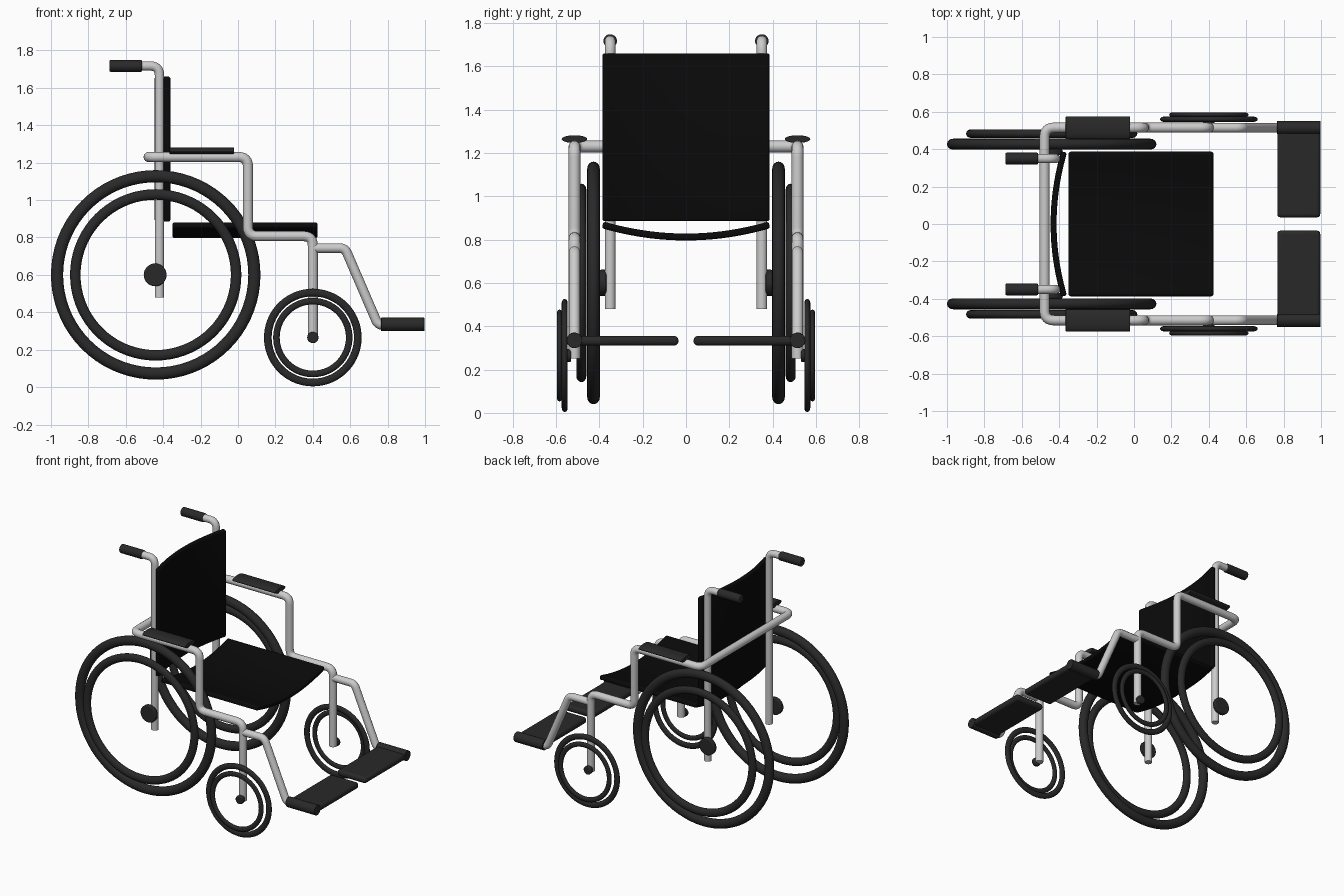
import bpy, bmesh, math
from mathutils import Vector, Matrix

if "Cube" in bpy.data.objects:
    bpy.data.objects.remove(bpy.data.objects["Cube"])


def material(name, v):
    m = bpy.data.materials.new(name)
    m.diffuse_color = (v, v, v, 1)
    m.use_nodes = True
    m.node_tree.nodes["Principled BSDF"].inputs["Base Color"].default_value = m.diffuse_color
    return m


RUBBER = material("dark_rubber", 0.022)
FABRIC = material("black_fabric", 0.003)


def finish(ob, mat=None):
    bpy.ops.object.select_all(action='DESELECT')
    bpy.context.view_layer.objects.active = ob
    ob.select_set(True)
    if ob.type == 'CURVE':
        bpy.ops.object.convert(target='MESH')
        ob = bpy.context.object
    if mat:
        ob.data.materials.append(mat)
    bpy.ops.object.shade_smooth_by_angle(angle=math.radians(40))
    return ob


def tube(name, pts, r=0.026, fillet=0.05, mat=None):
    """Round pipe along a path with filleted corners."""
    pts = [Vector(p) for p in pts]
    path = [pts[0]]
    for a, b, c in zip(pts, pts[1:], pts[2:]):
        p, q = b + (a - b).normalized() * fillet, b + (c - b).normalized() * fillet
        for i in range(7):
            t = i / 6
            path.append(p * (1 - t) ** 2 + b * 2 * t * (1 - t) + q * t * t)
    path.append(pts[-1])
    cu = bpy.data.curves.new(name, 'CURVE')
    cu.dimensions = '3D'
    cu.bevel_depth, cu.bevel_resolution, cu.use_fill_caps = r, 6, True
    sp = cu.splines.new('POLY')
    sp.points.add(len(path) - 1)
    for point, co in zip(sp.points, path):
        point.co = (*co, 1)
    ob = bpy.data.objects.new(name, cu)
    bpy.context.collection.objects.link(ob)
    return finish(ob, mat)


def ring(name, loc, outer, inner, half_width):
    """Wheel ring about the y axis."""
    minor = (outer - inner) / 2
    bpy.ops.mesh.primitive_torus_add(major_radius=(outer + inner) / 2, minor_radius=minor,
                                     major_segments=72, minor_segments=16)
    ob = bpy.context.object
    ob.name = name
    ob.data.transform(Matrix.Translation(loc) @ Matrix.Rotation(math.pi / 2, 4, 'X')
                      @ Matrix.Diagonal((1, 1, half_width / minor, 1)))
    return finish(ob, RUBBER)


def soften(ob, width):
    bev = ob.modifiers.new("soft_edges", 'BEVEL')
    bev.width, bev.segments, bev.limit_method = width, 3, 'ANGLE'
    bev.angle_limit = math.radians(40)


def disc(name, loc, r, depth, axis='Y', flat=1.0, bevel=0.006):
    """Cylinder along x or y, optionally flattened in z."""
    bpy.ops.mesh.primitive_cylinder_add(vertices=32, radius=r, depth=depth)
    ob = bpy.context.object
    ob.name = name
    rot = Matrix.Rotation(math.pi / 2, 4, 'X' if axis == 'Y' else 'Y')
    ob.data.transform(Matrix.Translation(loc) @ Matrix.Diagonal((1, 1, flat, 1)) @ rot)
    finish(ob, RUBBER)
    soften(ob, bevel)
    return ob


def box(name, loc, size, mat, bevel):
    bpy.ops.mesh.primitive_cube_add(size=1)
    ob = bpy.context.object
    ob.name = name
    ob.data.transform(Matrix.Translation(loc) @ Matrix.Diagonal((*size, 1)))
    finish(ob, mat)
    soften(ob, bevel)
    return ob


def sling(name, place, lo, hi, half=0.385, n=24):
    """Sagging cloth panel: place(length, y, sag 0..1) gives each point."""
    bm = bmesh.new()
    rows = []
    for i in range(n + 1):
        y = half * (2 * i / n - 1)
        sag = 1 - (y / half) ** 2
        rows.append([bm.verts.new(place(s, y, sag)) for s in (lo, hi)])
    for a, b in zip(rows, rows[1:]):
        bm.faces.new((a[0], a[1], b[1], b[0]))
    me = bpy.data.meshes.new(name)
    bm.to_mesh(me)
    bm.free()
    ob = bpy.data.objects.new(name, me)
    bpy.context.collection.objects.link(ob)
    finish(ob, FABRIC)
    sol = ob.modifiers.new("thickness", 'SOLIDIFY')
    sol.thickness, sol.offset = 0.032, 0
    soften(ob, 0.011)


# Cloth seat and backrest
sling("seat", lambda s, y, g: (s, y, 0.868 - 0.056 * g), -0.35, 0.425)
sling("backrest", lambda s, y, g: (-0.374 - 0.056 * g, y, s), 0.885, 1.66)

# Main frame: one pipe from caster to caster around the back
side = [(0.40, 0.25), (0.40, 0.807), (0.053, 0.807), (0.053, 1.23), (-0.478, 1.23)]
Y = 0.515
tube("main_frame", [(x, -Y, z) for x, z in side] + [(x, Y, z) for x, z in reversed(side)], 0.027)

for s, tag in ((-1, "right"), (1, "left")):
    # Back post with push handle
    tube("back_post_" + tag, [(-0.42, s * 0.35, 0.48), (-0.42, s * 0.35, 1.717),
                              (-0.60, s * 0.35, 1.717)], 0.025)
    disc("hand_grip_" + tag, (-0.60, s * 0.35, 1.717), 0.031, 0.175, 'X')
    # Armrest pad
    disc("armrest_pad_" + tag, (-0.193, s * Y, 1.264), 0.059, 0.345, 'X', 0.3, 0.003)
    # Rear wheel
    ring("rear_tyre_" + tag, (-0.44, s * 0.427, 0.6), 0.56, 0.495, 0.029)
    ring("hand_rim_" + tag, (-0.44, s * 0.483, 0.6), 0.458, 0.402, 0.023)
    disc("rear_hub_" + tag, (-0.443, s * 0.383, 0.6), 0.061, 0.03)
    # Front caster
    ring("caster_tyre_" + tag, (0.40, s * 0.56, 0.265), 0.261, 0.22, 0.014)
    ring("caster_rim_" + tag, (0.40, s * 0.584, 0.265), 0.212, 0.177, 0.012)
    disc("caster_hub_" + tag, (0.40, s * 0.545, 0.265), 0.03, 0.03)
    # Footrest
    tube("footrest_arm_" + tag, [(0.40, s * Y, 0.743), (0.572, s * Y, 0.743),
                                 (0.75, s * Y, 0.33), (0.80, s * Y, 0.333)], 0.026, 0.03)
    disc("footrest_hinge_" + tag, (0.881, s * Y, 0.335), 0.036, 0.232, 'X', 1, 0.003)
    box("footplate_" + tag, (0.881, s * 0.275, 0.333), (0.23, 0.48, 0.044), RUBBER, 0.018)
